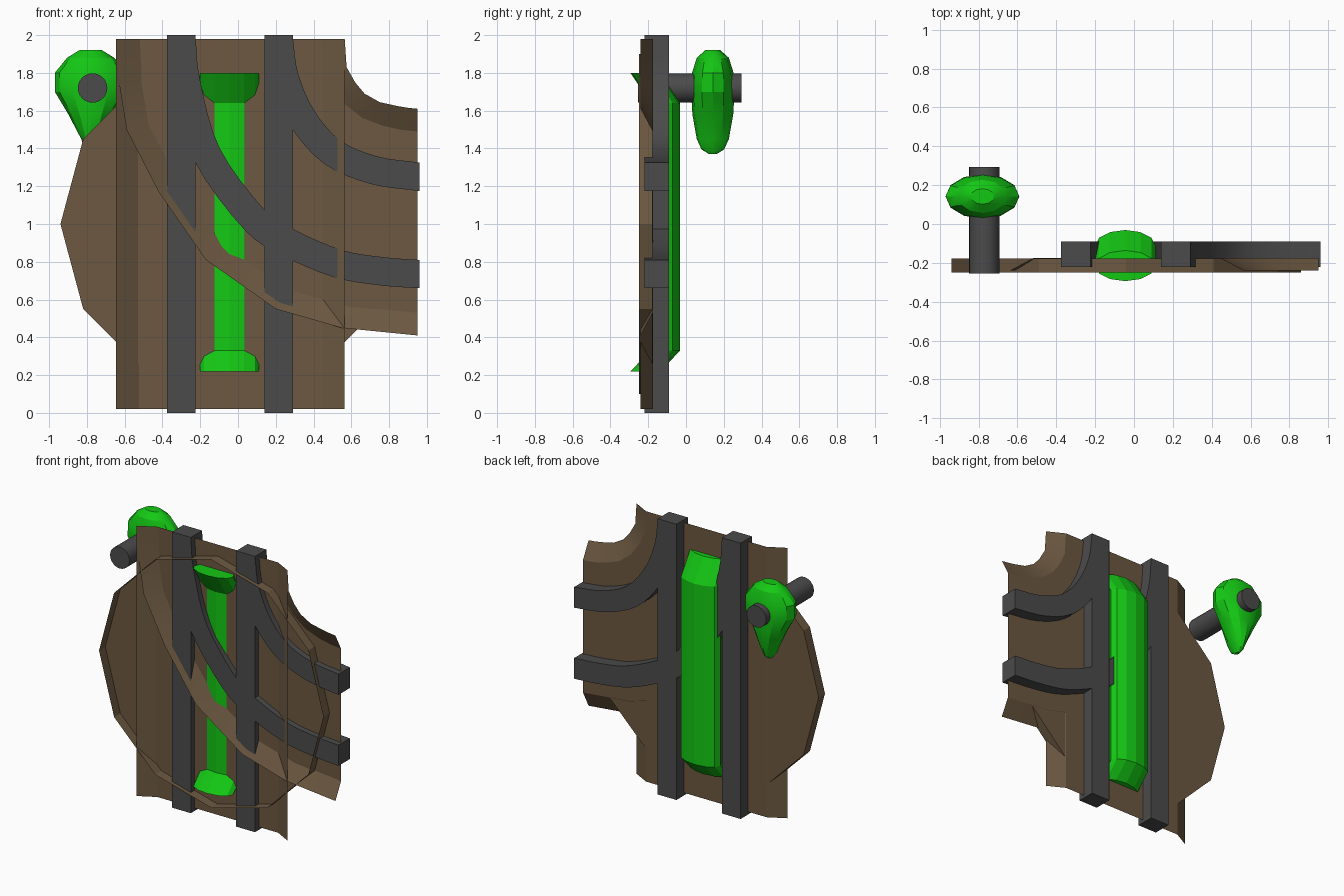
import bpy
import math
from mathutils import Vector

if "Cube" in bpy.data.objects:
    bpy.data.objects.remove(bpy.data.objects["Cube"])


def material(name, rgb):
    mat = bpy.data.materials.new(name)
    mat.use_nodes = True
    mat.diffuse_color = (*rgb, 1)
    bsdf = next(n for n in mat.node_tree.nodes if n.type == "BSDF_PRINCIPLED")
    bsdf.inputs["Base Color"].default_value = (*rgb, 1)
    return mat


BROWN = material("earth_brown", (0.15, 0.098, 0.053))
GREY = material("dark_grey", (0.07, 0.07, 0.07))
GREEN = material("bright_green", (0.007, 0.58, 0.007))


def loft(name, rings, mat, closed=True, caps=True, smooth=None):
    """Skin a list of equal-length rings of points."""
    n = len(rings[0])
    verts = [p for ring in rings for p in ring]
    faces = []
    for r in range(len(rings) - 1):
        for i in range(n if closed else n - 1):
            j = (i + 1) % n
            faces.append((r * n + i, r * n + j, (r + 1) * n + j, (r + 1) * n + i))
    if caps and closed:
        faces.append(tuple(reversed(range(n))))
        faces.append(tuple(range((len(rings) - 1) * n, len(rings) * n)))
    mesh = bpy.data.meshes.new(name)
    mesh.from_pydata(verts, [], faces)
    mesh.materials.append(mat)
    obj = bpy.data.objects.new(name, mesh)
    bpy.context.collection.objects.link(obj)
    bpy.ops.object.select_all(action="DESELECT")
    obj.select_set(True)
    bpy.context.view_layer.objects.active = obj
    bpy.ops.object.mode_set(mode="EDIT")
    bpy.ops.mesh.select_all(action="SELECT")
    bpy.ops.mesh.normals_make_consistent(inside=False)
    bpy.ops.object.mode_set(mode="OBJECT")
    if smooth:
        bpy.ops.object.shade_smooth_by_angle(angle=math.radians(smooth))
    return obj


def spline(points, steps=4):
    """Catmull-Rom curve through 2D points."""
    pts = [Vector(p) for p in points]
    pts = [2 * pts[0] - pts[1]] + pts + [2 * pts[-1] - pts[-2]]
    out = []
    for a, b, c, d in zip(pts, pts[1:], pts[2:], pts[3:]):
        for s in range(steps):
            t = s / steps
            out.append(0.5 * (2 * b + (c - a) * t + (2 * a - 5 * b + 4 * c - d) * t * t
                              + (3 * b - a - 3 * c + d) * t ** 3))
    return out + [pts[-2]]


def rail(name, path, half=0.075, front=-0.22, back=-0.09):
    rings = []
    for i, p in enumerate(path):
        t = (path[min(i + 1, len(path) - 1)] - path[max(i - 1, 0)]).normalized()
        if i == 0:
            t = Vector((0, -1))
        elif i == len(path) - 1 and abs(t.x) > 0.5:
            t = Vector((1, 0))
        side = Vector((-t.y, t.x)) * half
        a, b = p + side, p - side
        rings.append([(a.x, front, a.y), (b.x, front, b.y), (b.x, back, b.y), (a.x, back, a.y)])
    return loft(name, rings, GREY, smooth=30)


def bed(name, left, right, top):
    """Embankment sheet between two edge lines, raised in the middle."""
    profile = [(0, -0.24), (0.1, top), (0.5, top), (0.9, top), (1, -0.24)]
    rings = []
    for a, b in zip(left, right):
        row = [(Vector(a).lerp(Vector(b), t), y) for t, y in profile]
        rings.append([(p.x, y, p.y) for p, y in row])
    return loft(name, rings, BROWN, closed=False, smooth=20)


def ellipse(cx, cy, z, rx, ry, n):
    return [(cx + rx * math.cos(math.tau * i / n), cy + ry * math.sin(math.tau * i / n), z)
            for i in range(n)]


def disc_ring(cx, y, cz, r, n):
    return [(cx + r * math.cos(math.tau * i / n), y, cz + r * math.sin(math.tau * i / n))
            for i in range(n)]


# Earth: open-bottomed round base, straight bed and branching bed
base_rings = [disc_ring(-0.04, y, 1.0, r, 12) for y, r in ((-0.25, 0.9), (-0.178, 0.9), (-0.178, 0.01))]
loft("round_base", base_rings, BROWN, caps=False)
bed("straight_bed", [(-0.645, 0.02), (-0.645, 1.98)], [(0.565, 0.02), (0.565, 1.98)], -0.175)
outer_edge = [(-0.64, 1.98), (-0.63, 1.75), (-0.59, 1.5), (-0.42, 1.17),
              (-0.17, 0.81), (0.2, 0.55), (0.55, 0.45), (0.95, 0.41)]
inner_edge = [(0.565, 1.98), (0.575, 1.83), (0.62, 1.75), (0.67, 1.69),
              (0.75, 1.645), (0.84, 1.625), (0.9, 1.615), (0.95, 1.61)]
bed("branch_bed", outer_edge, inner_edge, -0.176)

# Rails
for label, x in (("right", -0.3), ("left", 0.215)):
    rail(label + "_straight_rail", [Vector((x, 2)), Vector((x, 0))])
rail("outer_branch_rail", spline([(-0.3, 1.99), (-0.275, 1.75), (-0.165, 1.37), (0.085, 1.025),
                                  (0.27, 0.9), (0.53, 0.79), (0.76, 0.75), (0.96, 0.735)]))
rail("inner_branch_rail", spline([(0.215, 1.99), (0.245, 1.78), (0.34, 1.56), (0.5, 1.38),
                                  (0.72, 1.285), (0.96, 1.25)]))

# Long bar between the rails with both ends bent down into the bed
bar = [(0.22, -0.215), (0.33, -0.11), (1.64, -0.11), (1.8, -0.215)]
loft("center_bar", [ellipse(-0.045, y, z, 0.155, 0.079, 12) for z, y in bar], GREEN)

# Lever post and teardrop handle
loft("lever_post", [disc_ring(-0.77, y, 1.72, 0.078, 24) for y in (-0.255, 0.293)], GREY, smooth=30)
handle = [(1.92, 0.06, 0.04), (1.88, 0.125, 0.085), (1.8, 0.19, 0.11), (1.7, 0.19, 0.115),
          (1.58, 0.118, 0.108), (1.45, 0.05, 0.085), (1.395, 0.03, 0.06), (1.37, 0.012, 0.02)]
loft("lever_handle", [ellipse(-0.78, 0.142, z, rx, ry, 12) for z, rx, ry in handle], GREEN, smooth=25)
